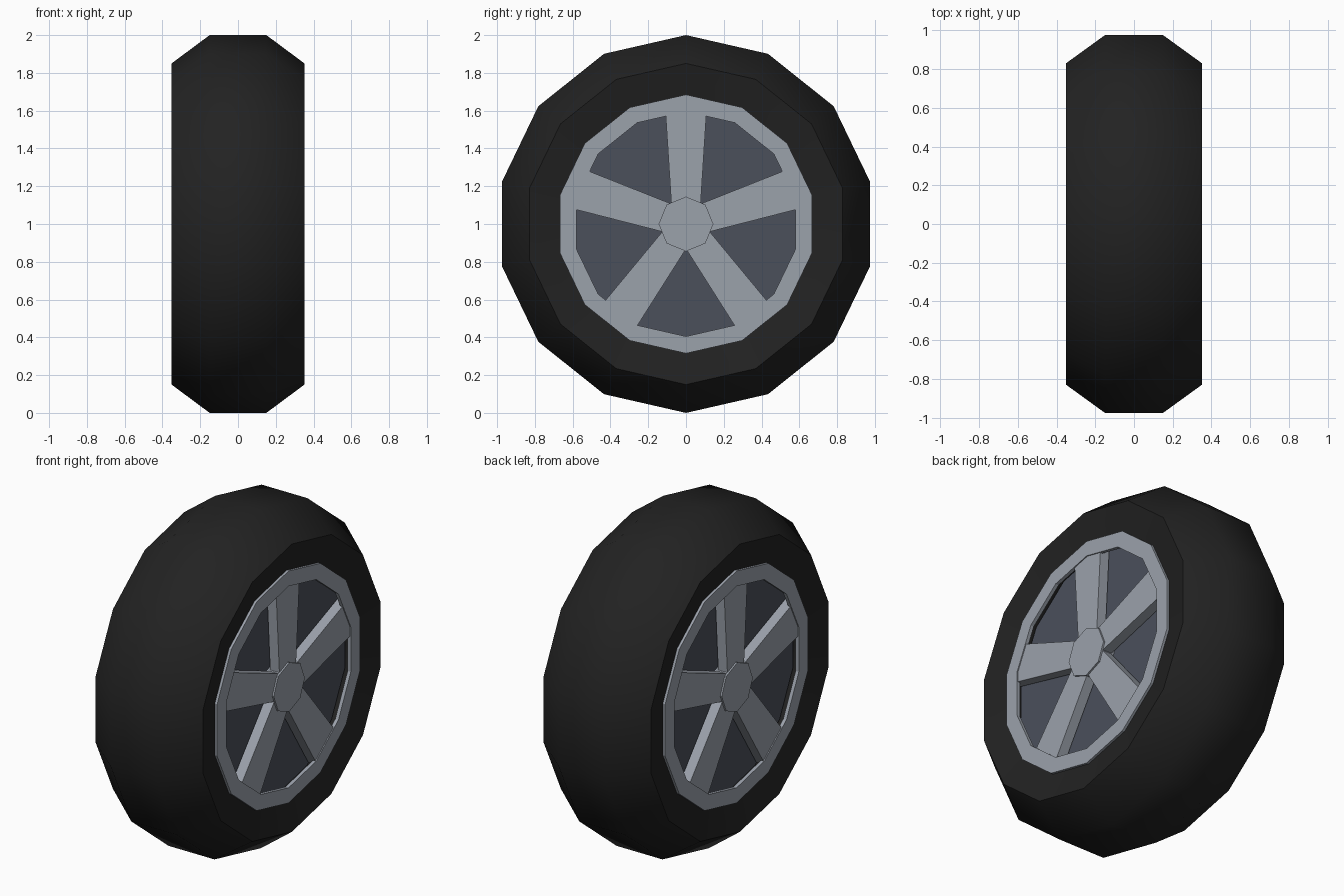
import bpy, bmesh
from math import sin, cos, pi, radians
from mathutils import Matrix

if "Cube" in bpy.data.objects:
    bpy.data.objects.remove(bpy.data.objects["Cube"], do_unlink=True)

SIDES = 14
CENTRE = Matrix.Translation((0, 0, 1))


def material(name, colour):
    m = bpy.data.materials.new(name)
    m.use_nodes = True
    m.diffuse_color = (*colour, 1)
    bsdf = next(n for n in m.node_tree.nodes if n.type == "BSDF_PRINCIPLED")
    bsdf.inputs["Base Color"].default_value = (*colour, 1)
    return m


rubber = material("black rubber", (0.016, 0.016, 0.016))
silver = material("silver metal", (0.33, 0.36, 0.41))
slate = material("slate backing", (0.07, 0.08, 0.105))


def finish(name, bm, mat):
    bmesh.ops.recalc_face_normals(bm, faces=bm.faces)
    mesh = bpy.data.meshes.new(name)
    bm.to_mesh(mesh)
    bm.free()
    mesh.transform(CENTRE)
    mesh.materials.append(mat)
    obj = bpy.data.objects.new(name, mesh)
    bpy.context.collection.objects.link(obj)
    return obj


def lathe(name, profile, mat, sides=SIDES):
    """Spin a closed (x, radius) profile around the axle."""
    bm = bmesh.new()
    rings = []
    for i in range(sides):
        a = 2 * pi * i / sides
        rings.append([bm.verts.new((x, r * sin(a), r * cos(a))) for x, r in profile])
    for i in range(sides):
        p, q = rings[i], rings[(i + 1) % sides]
        for j in range(len(profile)):
            k = (j + 1) % len(profile)
            bm.faces.new((p[j], p[k], q[k], q[j]))
    return finish(name, bm, mat)


def drum(name, x0, x1, radius, mat, sides=SIDES):
    """Solid prism along the axle with a corner at the top."""
    bm = bmesh.new()
    ends = [[bm.verts.new((x, radius * sin(2 * pi * i / sides), radius * cos(2 * pi * i / sides)))
             for i in range(sides)] for x in (x0, x1)]
    for end in ends:
        bm.faces.new(end)
    for i in range(sides):
        j = (i + 1) % sides
        bm.faces.new((ends[0][i], ends[0][j], ends[1][j], ends[1][i]))
    return finish(name, bm, mat)


def spoke(name, side, angle):
    """Tapered bar running from the hub to the rim."""
    bm = bmesh.new()
    outline = [(-0.077, 0.1), (0.077, 0.1), (0.11, 0.62), (-0.11, 0.62)]
    face = bm.faces.new([bm.verts.new((side * 0.265, y, z)) for y, z in outline])
    top = bmesh.ops.extrude_face_region(bm, geom=[face])["geom"]
    moved = [v for v in top if isinstance(v, bmesh.types.BMVert)]
    bmesh.ops.translate(bm, verts=moved, vec=(side * 0.06, 0, 0))
    bmesh.ops.rotate(bm, verts=bm.verts, matrix=Matrix.Rotation(angle, 3, "X"))
    return finish(name, bm, silver)


# Tyre with bevelled shoulders and slightly dished sidewalls
half = [(0.15, 1.0), (0.352, 0.85), (0.315, 0.68)]
tyre = lathe("tyre", half + [(-x, r) for x, r in reversed(half)], rubber)
bpy.context.view_layer.objects.active = tyre
tyre.select_set(True)
bpy.ops.object.shade_smooth_by_angle(angle=radians(42))

# Backing drum behind the spokes
drum("backing_drum", -0.25, 0.25, 0.66, slate)

# Rim, hub cap and five spokes on each side
for side, label in ((1, "left"), (-1, "right")):
    lathe(label + "_rim", [(side * x, r) for x, r in
                           ((0.31, 0.685), (0.331, 0.685), (0.331, 0.595), (0.31, 0.595))], silver)
    drum(label + "_hub", side * 0.25, side * 0.335, 0.145, silver, 8)
    for n in range(5):
        spoke(f"{label}_spoke_{n + 1}", side, 2 * pi * n / 5)
